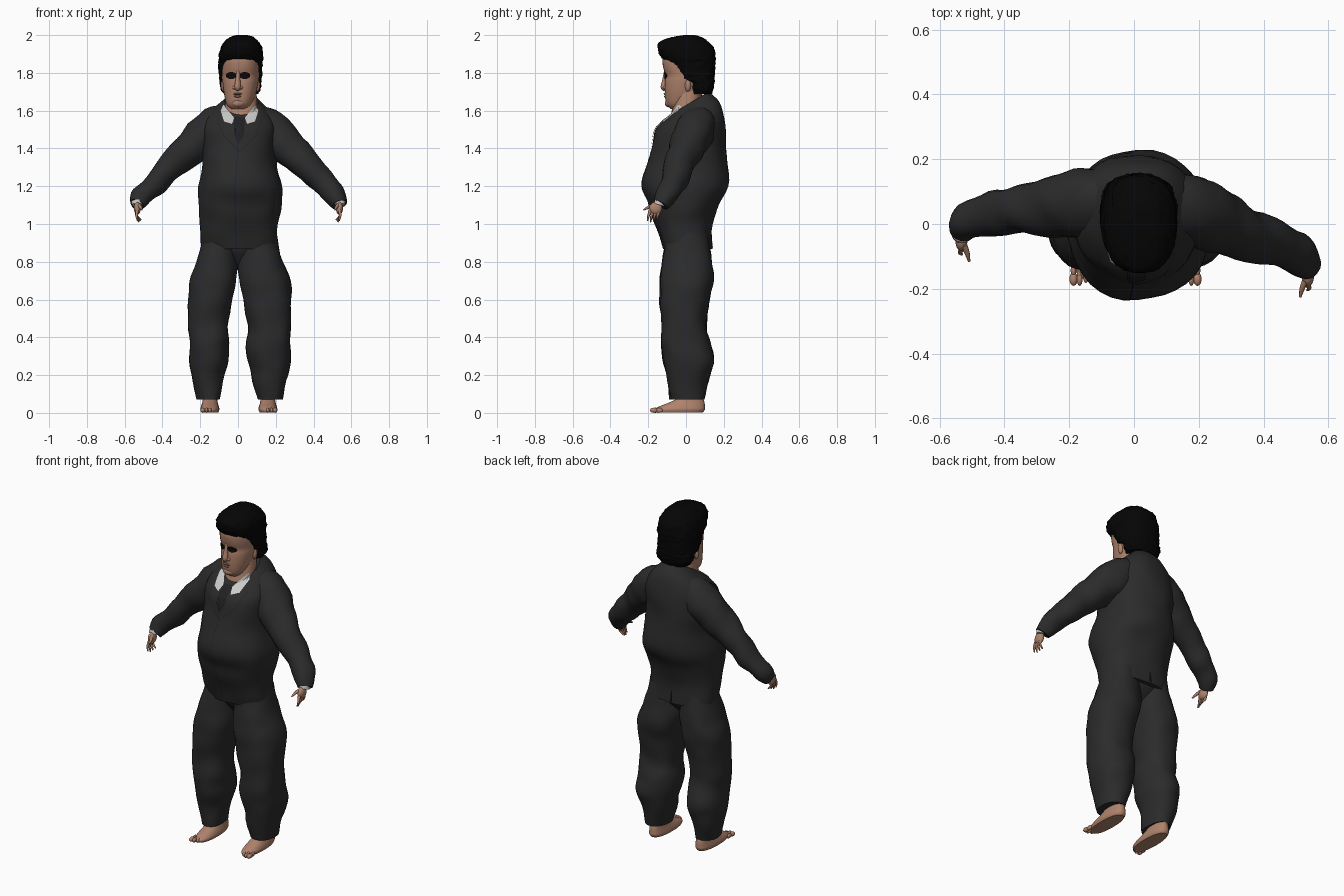
import bpy, bmesh, math
from mathutils import Vector, noise
from mathutils.bvhtree import BVHTree


def material(name, r, g, b):
    m = bpy.data.materials.new(name)
    m.diffuse_color = (r, g, b, 1)
    return m


SUIT = material("charcoal cloth", 0.024, 0.024, 0.025)
SEAM = material("dark cloth", 0.015, 0.015, 0.016)
HAIR = material("black hair", 0.0015, 0.0015, 0.0015)
SKIN = material("skin", 0.43, 0.225, 0.15)
LIP = material("lips", 0.24, 0.11, 0.08)
WHITE = material("white shirt", 0.6, 0.6, 0.6)
EYE = material("dark eye", 0.004, 0.003, 0.003)


def finish(bm, name, mat, recalc=True, smooth_all=False):
    if recalc:
        bmesh.ops.recalc_face_normals(bm, faces=bm.faces)
    me = bpy.data.meshes.new(name)
    bm.to_mesh(me)
    bm.free()
    me.materials.append(mat)
    ob = bpy.data.objects.new(name, me)
    bpy.context.collection.objects.link(ob)
    for p in me.polygons:
        p.use_smooth = smooth_all or len(p.vertices) == 4
    return ob


def smooth_rows(rows, n):
    """Catmull-Rom interpolation between control rows."""
    out = []
    for i in range(len(rows) - 1):
        a, b = rows[max(i - 1, 0)], rows[i]
        c, d = rows[i + 1], rows[min(i + 2, len(rows) - 1)]
        for t in (k / n for k in range(n)):
            out.append([0.5 * (2 * q + (r - p) * t + (2 * p - 5 * q + 4 * r - s) * t * t
                               + (3 * q - p - 3 * r + s) * t ** 3)
                        for p, q, r, s in zip(a, b, c, d)])
    return out + [list(rows[-1])]


def skin_rings(rings, name, mat):
    bm = bmesh.new()
    vs = [[bm.verts.new(p) for p in ring] for ring in rings]
    n = len(vs[0])
    for a, b in zip(vs, vs[1:]):
        for j in range(n):
            bm.faces.new((a[j], a[(j + 1) % n], b[(j + 1) % n], b[j]))
    bm.faces.new(vs[0])
    bm.faces.new(vs[-1])
    return finish(bm, name, mat)


def loft(name, mat, rows, sides=28, power=2.2, n=4, bump=0, freq=10):
    """Upright body; rows hold z front, z back, x centre, x radius, y front, y back."""
    rings = []
    for zf, zb, xc, rx, yf, yb in smooth_rows(rows, n):
        ring = []
        for j in range(sides):
            a = 2 * math.pi * j / sides
            c, s = (math.copysign(abs(q) ** (2 / power), q) for q in (math.cos(a), math.sin(a)))
            p = Vector((xc + rx * c, (yf + yb) / 2 + (yb - yf) / 2 * s,
                        zf + (zb - zf) * (s + 1) / 2))
            w = bump * noise.noise(p * freq)
            ring.append(p + Vector((c * w, s * w, 0)))
        rings.append(ring)
    return skin_rings(rings, name, mat)


def flat(*rows):
    return [(r[0], *r) for r in rows]


def tube(name, mat, pts, sides=16, n=4, bump=0):
    """Limb along a path of x, y, z, radius."""
    rows = smooth_rows(pts, n)
    rings = []
    for i, r in enumerate(rows):
        t = Vector(rows[min(i + 1, len(rows) - 1)][:3]) - Vector(rows[max(i - 1, 0)][:3])
        u = t.cross(Vector((0, 1, 0.1))).normalized()
        v = t.cross(u).normalized()
        ring = []
        for j in range(sides):
            a = 2 * math.pi * j / sides
            d = u * math.cos(a) + v * math.sin(a)
            p = Vector(r[:3]) + d * r[3]
            ring.append(p + d * bump * noise.noise(p * 11))
        rings.append(ring)
    return skin_rings(rings, name, mat)


def ball(name, mat, loc, size):
    bm = bmesh.new()
    bmesh.ops.create_uvsphere(bm, u_segments=14, v_segments=10, radius=1)
    for v in bm.verts:
        v.co = Vector(loc) + Vector(a * b for a, b in zip(v.co, size))
    return finish(bm, name, mat, smooth_all=True)


def plate(name, mat, outline, targets, side=-1, lift=0.005):
    """Thin patch given as x, z outline, laid on the targets from front or back."""
    verts, polys = [], []
    for ob in targets:
        o = len(verts)
        verts += [v.co.copy() for v in ob.data.vertices]
        polys += [[o + i for i in p.vertices] for p in ob.data.polygons]
    tree = BVHTree.FromPolygons(verts, polys)
    bm = bmesh.new()
    f = bm.faces.new([bm.verts.new((x, 0, z)) for x, z in outline])
    bmesh.ops.triangulate(bm, faces=[f])
    for _ in range(3):
        bmesh.ops.subdivide_edges(bm, edges=bm.edges[:], cuts=1, use_grid_fill=True)
    for v in bm.verts:
        hit = tree.ray_cast(Vector((v.co.x, side, v.co.z)), Vector((0, -side, 0)))[0]
        v.co.y = (hit.y if hit else 0) + side * lift
    bm.normal_update()
    if sum(g.normal.y for g in bm.faces) * side < 0:
        bmesh.ops.reverse_faces(bm, faces=bm.faces[:])
    return finish(bm, name, mat, recalc=False)


# Jacket body, with a collar that slopes down to the front
jacket = loft("jacket", SUIT, flat(
    (0.868, 0.008, 0.203, -0.122, 0.143), (1.0, 0.003, 0.21, -0.165, 0.142),
    (1.1, 0.008, 0.219, -0.2, 0.168), (1.2, 0.013, 0.219, -0.234, 0.225),
    (1.33, 0.008, 0.196, -0.205, 0.222), (1.43, 0.005, 0.196, -0.172, 0.212)) + [
    (1.5, 1.56, 0.01, 0.19, -0.158, 0.207), (1.54, 1.645, 0.013, 0.152, -0.132, 0.178),
    (1.575, 1.70, 0.016, 0.092, -0.09, 0.12)], sides=36, power=2.2, bump=0.012, freq=8)

# Sleeves
tube("right_sleeve", SUIT, [
    (0.08, 0.07, 1.545, 0.095), (0.17, 0.05, 1.497, 0.107), (0.26, 0.008, 1.408, 0.098),
    (0.36, -0.035, 1.315, 0.08), (0.45, -0.062, 1.222, 0.069), (0.52, -0.11, 1.145, 0.058),
    (0.54, -0.135, 1.105, 0.042)], bump=0.014)
tube("left_sleeve", SUIT, [
    (-0.055, 0.08, 1.545, 0.095), (-0.15, 0.067, 1.497, 0.105), (-0.24, 0.055, 1.413, 0.095),
    (-0.35, 0.042, 1.312, 0.074), (-0.44, 0.035, 1.22, 0.064), (-0.51, 0.01, 1.148, 0.058),
    (-0.537, -0.025, 1.105, 0.042)], bump=0.014)

# Seat of the trousers joins both legs
loft("trouser_seat", SUIT, flat(
    (0.77, 0.005, 0.03, -0.025, 0.035), (0.81, 0.006, 0.09, -0.06, 0.075),
    (0.87, 0.007, 0.17, -0.095, 0.115), (0.95, 0.005, 0.18, -0.1, 0.11)))

# Trouser legs and bare feet
for side, s, w in (("left", -0.94, 0.9), ("right", 1, 1)):
    loft(side + "_trouser_leg", SUIT, [(z, z, x * s, r * w, f, b) for z, x, r, f, b in (
        (0.07, 0.167, 0.066, -0.085, 0.095), (0.2, 0.17, 0.098, -0.105, 0.128),
        (0.28, 0.165, 0.112, -0.12, 0.148), (0.37, 0.162, 0.119, -0.133, 0.13),
        (0.46, 0.167, 0.116, -0.13, 0.11), (0.6, 0.155, 0.128, -0.14, 0.125),
        (0.7, 0.14, 0.134, -0.14, 0.145), (0.8, 0.117, 0.122, -0.125, 0.137),
        (0.95, 0.1, 0.1, -0.1, 0.115))], bump=0.011, freq=9)
    c = 0.158 * s
    loft(side + "_foot", SKIN, flat(
        (0.003, c, 0.044, -0.165, 0.09), (0.018, c, 0.05, -0.17, 0.1),
        (0.035, c, 0.047, -0.14, 0.1), (0.055, c, 0.041, -0.09, 0.098),
        (0.08, c, 0.038, -0.045, 0.09), (0.13, c, 0.038, -0.04, 0.07)), power=2.3)
    for i in range(5):
        ball(f"{side}_toe_{i + 1}", SKIN,
             (c + math.copysign(0.019 * (i - 2), s), -0.17 + 0.009 * max(i - 1, 0), 0.014),
             (0.013 if i == 0 else 0.009, 0.021, 0.0135))

# Hands with narrow shirt cuffs, palm, fingers and thumb
for side, hx, hy, s in (("left", -0.533, -0.04, -1), ("right", 0.537, -0.15, 1)):
    tube(side + "_cuff", WHITE, [(hx, hy + 0.015, 1.12, 0.031), (hx, hy + 0.009, 1.101, 0.03)], n=1)
    ball(side + "_palm", SKIN, (hx, hy - 0.01, 1.083), (0.019, 0.034, 0.034))
    for i in range(4):
        y = hy - 0.038 + 0.016 * i
        tube(f"{side}_finger_{i + 1}", SKIN, [
            (hx, y, 1.075, 0.0085), (hx + 0.004 * s, y - 0.01, 1.045, 0.007),
            (hx - (0.002 + 0.006 * i) * s, y - 0.016, 1.01 + 0.006 * abs(i - 1), 0.0035)],
            sides=8, n=3)
    tube(side + "_thumb", SKIN, [
        (hx - 0.008 * s, hy - 0.025, 1.1, 0.01), (hx - 0.018 * s, hy - 0.05, 1.088, 0.008),
        (hx - 0.024 * s, hy - 0.075, 1.075, 0.004)], sides=8, n=3)

# Neck and head
neck = loft("neck", SKIN, flat(
    (1.5, 0.015, 0.085, -0.092, 0.08), (1.58, 0.016, 0.086, -0.08, 0.08),
    (1.64, 0.017, 0.085, -0.066, 0.08), (1.74, 0.015, 0.078, -0.05, 0.08)))
head = loft("head", SKIN, flat(
    (1.61, 0.003, 0.04, -0.082, -0.02), (1.635, 0.005, 0.066, -0.104, 0.04),
    (1.69, 0.01, 0.084, -0.112, 0.09), (1.75, 0.013, 0.095, -0.112, 0.12),
    (1.785, 0.013, 0.099, -0.108, 0.13), (1.83, 0.014, 0.1, -0.121, 0.13),
    (1.88, 0.014, 0.098, -0.123, 0.13), (1.94, 0.015, 0.08, -0.09, 0.11)), sides=32)
tube("nose", SKIN, [(0.001, -0.107, 1.81, 0.009), (-0.001, -0.113, 1.76, 0.013),
                    (-0.002, -0.117, 1.725, 0.017), (-0.002, -0.11, 1.71, 0.01)], sides=12)
ball("chin", SKIN, (0.001, -0.092, 1.64), (0.034, 0.02, 0.022))
for side, s in (("left", -1), ("right", 1)):
    ball(side + "_nostril_wing", SKIN, (0.017 * s - 0.002, -0.109, 1.722), (0.011, 0.013, 0.01))
    ball(side + "_ear", SKIN, (0.013 + 0.09 * s, 0.01, 1.735), (0.014, 0.016, 0.034))
    plate(side + "_eye", EYE, [(0.036 * s + 0.029 * math.cos(k * math.pi / 6),
                                1.786 + 0.019 * math.sin(k * math.pi / 6)) for k in range(12)],
          [head])
ball("upper_lip", LIP, (-0.001, -0.107, 1.689), (0.024, 0.011, 0.006))
ball("lower_lip", LIP, (-0.001, -0.105, 1.676), (0.02, 0.011, 0.007))

# Hair with swept-forward fringe and sideburns
loft("hair", HAIR, flat(
    (1.688, 0.016, 0.088, 0.028, 0.132), (1.715, 0.014, 0.106, 0.02, 0.145),
    (1.75, 0.013, 0.109, 0.005, 0.15), (1.765, 0.013, 0.111, -0.04, 0.151),
    (1.79, 0.013, 0.113, -0.06, 0.152), (1.85, 0.014, 0.116, -0.095, 0.155),
    (1.884, 0.016, 0.117, -0.132, 0.155), (1.93, 0.018, 0.11, -0.15, 0.148),
    (1.965, 0.018, 0.09, -0.138, 0.118), (1.988, 0.02, 0.063, -0.08, 0.085),
    (2.0, 0.02, 0.03, -0.01, 0.045)), sides=52, power=2.4, n=5, bump=0.008, freq=60)

# Shirt collar points, tie and lapels laid over the chest
chest = [jacket, neck]
for side, s in (("left", -1), ("right", 1)):
    def across(*pts):
        return [(0.008 + x * s, z) for x, z in pts]
    plate(side + "_shirt_collar", WHITE, across(
        (0.085, 1.632), (0.1, 1.6), (0.082, 1.543), (0.04, 1.53), (0.028, 1.562)),
        chest, lift=0.006)
    plate(side + "_lapel_edge", SEAM, across(
        (0.118, 1.55), (0.121, 1.55), (0.085, 1.465), (0.0, 1.38), (0.0, 1.385), (0.082, 1.468)),
        chest, lift=0.002)
plate("tie", SEAM, [(-0.02, 1.566), (0.036, 1.566), (0.026, 1.53), (0.035, 1.48), (0.0, 1.42),
                    (-0.022, 1.48), (-0.01, 1.53)], chest, lift=0.006)

# Front opening and back vent
plate("front_opening", SEAM, [(-0.002, 1.42), (0.002, 1.42), (-0.015, 1.18), (-0.008, 0.88),
                              (-0.012, 0.88), (-0.019, 1.18)], [jacket], lift=0.002)
plate("back_vent", EYE, [(-0.003, 0.94), (0.003, 0.94), (0.008, 0.875), (-0.008, 0.875)],
      [jacket], side=1, lift=0.002)
